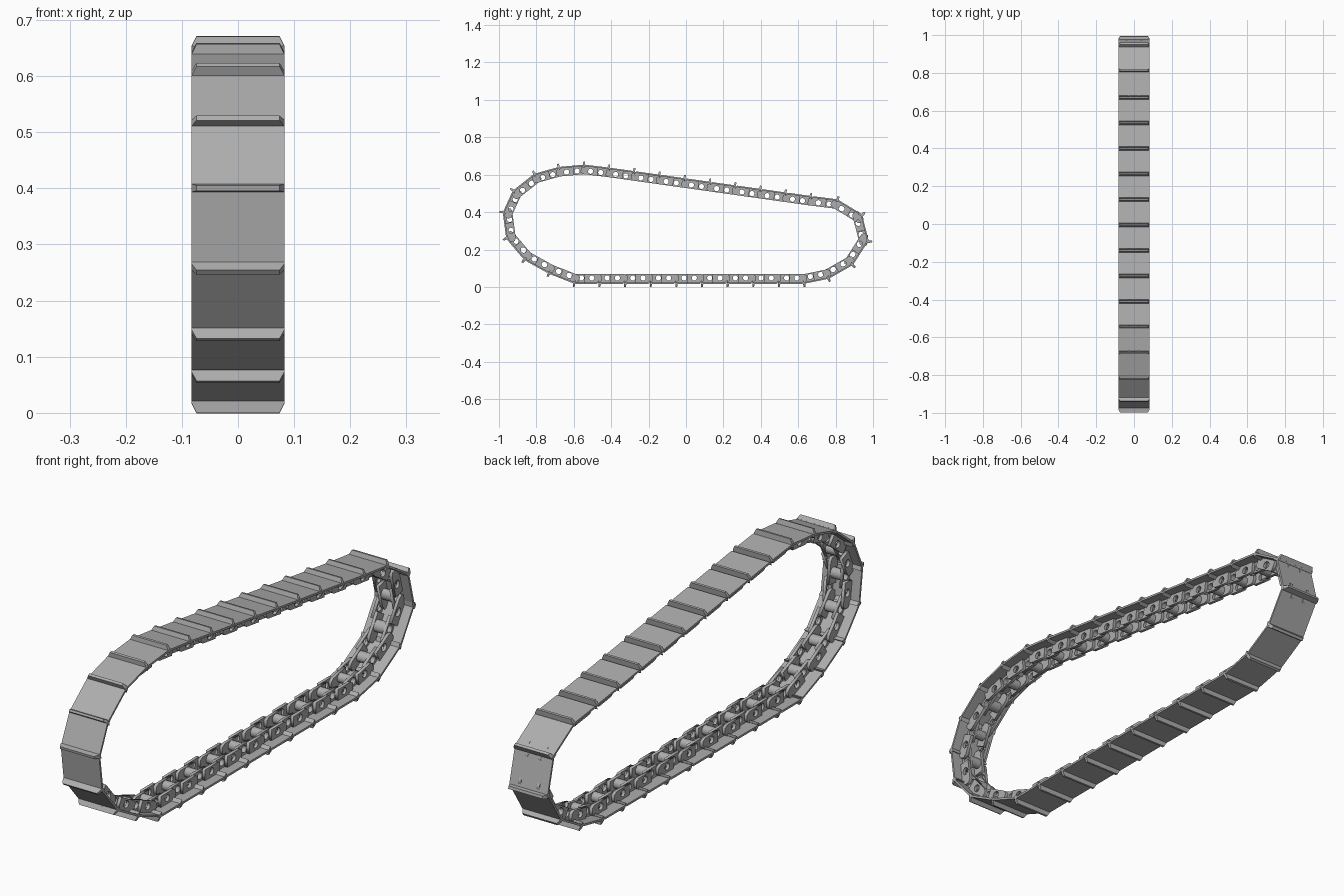
import bpy, bmesh, math
from mathutils import Matrix, Vector

cube = bpy.data.objects.get("Cube")
if cube:
    bpy.data.objects.remove(cube)

steel = bpy.data.materials.new("grey_steel")
steel.use_nodes = True
steel.diffuse_color = (0.42, 0.42, 0.42, 1)
steel.node_tree.nodes["Principled BSDF"].inputs["Base Color"].default_value = (0.42, 0.42, 0.42, 1)

PITCH = 0.137      # length of one link
HALF = 0.083       # half width of a shoe


def prism(bm, profile, x0, x1, taper=None):
    """Extrude a (along, inward) profile across x; taper pulls given points in."""
    taper = taper or [0] * len(profile)
    a = [bm.verts.new((x0 + t, u, n)) for (u, n), t in zip(profile, taper)]
    b = [bm.verts.new((x1 - t, u, n)) for (u, n), t in zip(profile, taper)]
    bm.faces.new(a)
    bm.faces.new(b[::-1])
    for i in range(len(a)):
        j = (i + 1) % len(a)
        bm.faces.new((a[i], b[i], b[j], a[j]))


def add_pierced(bm, outline, holes, x0, x1):
    """Add a flat plate with round holes, lying across x."""
    cu = bpy.data.curves.new("plate_outline", 'CURVE')
    cu.dimensions = '2D'
    cu.fill_mode = 'BOTH'
    cu.extrude = (x1 - x0) / 2
    rings = [outline] + [circle(*h) for h in holes]
    for ring in rings:
        sp = cu.splines.new('POLY')
        sp.points.add(len(ring) - 1)
        for p, (u, n) in zip(sp.points, ring):
            p.co = (u, n, 0, 1)
        sp.use_cyclic_u = True
    ob = bpy.data.objects.new("plate_outline", cu)
    bpy.context.collection.objects.link(ob)
    bpy.context.view_layer.update()
    me = bpy.data.meshes.new_from_object(ob.evaluated_get(bpy.context.evaluated_depsgraph_get()))
    # curve plane (x, y, z) becomes (along, inward, across)
    me.transform(Matrix.Translation(((x0 + x1) / 2, 0, 0)) @
                 Matrix(((0, 0, 1, 0), (1, 0, 0, 0), (0, 1, 0, 0), (0, 0, 0, 1))))
    bm.from_mesh(me)
    bpy.data.objects.remove(ob)
    bpy.data.curves.remove(cu)
    bpy.data.meshes.remove(me)


def circle(u, n, r, sides=12):
    return [(u + r * math.cos(2 * math.pi * i / sides), n + r * math.sin(2 * math.pi * i / sides))
            for i in range(sides)]


def finish(bm, name):
    bmesh.ops.remove_doubles(bm, verts=bm.verts, dist=1e-5)
    bmesh.ops.recalc_face_normals(bm, faces=bm.faces)
    me = bpy.data.meshes.new(name)
    bm.to_mesh(me)
    bm.free()
    me.materials.clear()
    me.materials.append(steel)
    return me


# Shoe: flat plate, grouser with clipped corners, notched inward lip
bm = bmesh.new()
prism(bm, [(-0.004, 0.017), (PITCH - 0.012, 0.017), (PITCH - 0.012, 0.025), (-0.004, 0.025)], -HALF, HALF)
prism(bm, [(-0.005, 0.0), (0.004, 0.0), (0.008, 0.018), (-0.005, 0.018)], -HALF, HALF, [0.009, 0.009, 0, 0])
lip = [(PITCH - 0.012, 0.017), (PITCH - 0.002, 0.026), (PITCH - 0.002, 0.036), (PITCH - 0.014, 0.025)]
for x0, x1 in ((-HALF, -0.031), (-0.018, 0.018), (0.031, HALF)):
    prism(bm, lip, x0, x1)
shoe_mesh = finish(bm, "shoe")

# Chain bars: staggered pierced plates on both sides
bm = bmesh.new()
h1, h2 = (0.041, 0.048, 0.014), (0.096, 0.048, 0.014)
front_bar = [(-0.012, 0.034), (0.0, 0.025), (0.08, 0.025), (0.08, 0.068), (0.002, 0.068), (-0.012, 0.06)]
rear_bar = [(PITCH - u, n) for u, n in front_bar]
for s in (-1, 1):
    inner = sorted((s * 0.022, s * 0.034))
    outer = sorted((s * 0.034, s * 0.046))
    add_pierced(bm, front_bar, [h1], *inner)
    add_pierced(bm, rear_bar, [h2], *outer)
bars_mesh = finish(bm, "chain_bars")

# Hollow bushing joining the two chains
bm = bmesh.new()
add_pierced(bm, circle(0.041, 0.048, 0.019), [h1], -0.022, 0.022)
bushing_mesh = finish(bm, "bushing")


# Joints of the loop, as (y, z) on the grouser tips
def run(a, b, count):
    return [tuple(Vector(a).lerp(Vector(b), i / count)) for i in range(count)]


loop = run((-0.60, 0.0), (0.634, 0.0), 9)
loop += [(0.634, 0.0), (0.77, 0.028), (0.905, 0.105), (0.995, 0.245), (0.955, 0.40), (0.815, 0.485)]
loop += run((0.67, 0.503), (-0.41, 0.655), 8)
loop += [(-0.41, 0.655), (-0.545, 0.671), (-0.685, 0.658), (-0.82, 0.62), (-0.94, 0.525),
         (-0.997, 0.40), (-0.977, 0.25), (-0.875, 0.13), (-0.74, 0.055)]

# Lay the links round the loop
for i, (y0, z0) in enumerate(loop):
    y1, z1 = loop[(i + 1) % len(loop)]
    length = math.hypot(y1 - y0, z1 - z0)
    for mesh in (shoe_mesh, bars_mesh, bushing_mesh):
        ob = bpy.data.objects.new(f"{mesh.name}_{i + 1:02d}", mesh)
        ob.location = (0, y0, z0)
        ob.rotation_euler = (math.atan2(z1 - z0, y1 - y0), 0, 0)
        ob.scale = (1, length / PITCH, 1)
        bpy.context.collection.objects.link(ob)
